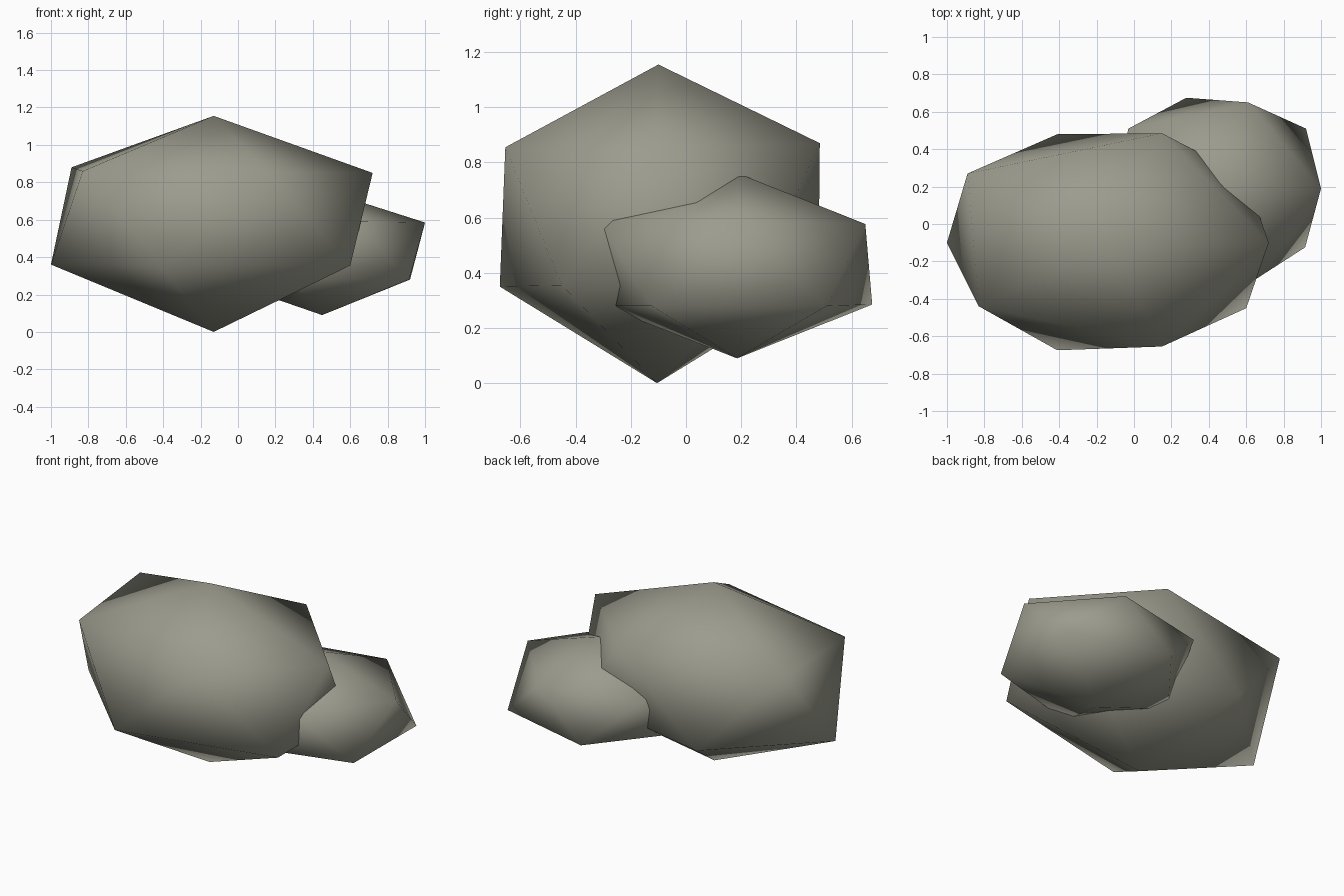
import bpy
import bmesh

if "Cube" in bpy.data.objects:
    bpy.data.objects.remove(bpy.data.objects["Cube"])

# Single stone colour
stone = bpy.data.materials.new("warm_grey_stone")
stone.diffuse_color = (0.33, 0.33, 0.27, 1)
stone.use_nodes = True
stone.node_tree.nodes["Principled BSDF"].inputs["Base Color"].default_value = stone.diffuse_color


def rock(name, top, upper, lower, bottom):
    """Twenty-sided rock: two tips joined by two staggered five-point rings."""
    bm = bmesh.new()
    t, b = bm.verts.new(top), bm.verts.new(bottom)
    u = [bm.verts.new(p) for p in upper]
    l = [bm.verts.new(p) for p in lower]
    for i in range(5):
        j = (i + 1) % 5
        for tri in ((t, u[i], u[j]), (u[i], l[i], u[j]),
                    (l[i], l[j], u[j]), (b, l[j], l[i])):
            bm.faces.new(tri).smooth = True
    mesh = bpy.data.meshes.new(name)
    bm.to_mesh(mesh)
    bm.free()
    mesh.materials.append(stone)
    obj = bpy.data.objects.new(name, mesh)
    bpy.context.collection.objects.link(obj)
    return obj


# Main boulder
rock("large_boulder", (-0.13, -0.10, 1.155),
     [(0.72, -0.10, 0.85), (0.15, 0.485, 0.87), (-0.89, 0.27, 0.88),
      (-0.83, -0.44, 0.86), (0.15, -0.655, 0.855)],
     [(0.60, 0.25, 0.355), (-0.41, 0.48, 0.36), (-1.00, -0.10, 0.36),
      (-0.41, -0.675, 0.35), (0.60, -0.45, 0.355)],
     (-0.13, -0.105, 0))

# Smaller boulder pushed into its back right side
rock("small_boulder", (0.45, 0.19, 0.76),
     [(1.00, 0.19, 0.585), (0.61, 0.65, 0.577), (-0.03, 0.51, 0.58),
      (-0.03, -0.13, 0.58), (0.62, -0.315, 0.59)],
     [(0.92, 0.51, 0.28), (0.28, 0.675, 0.285), (-0.10, 0.19, 0.28),
      (0.28, -0.30, 0.28), (0.915, -0.125, 0.28)],
     (0.45, 0.185, 0.09))
